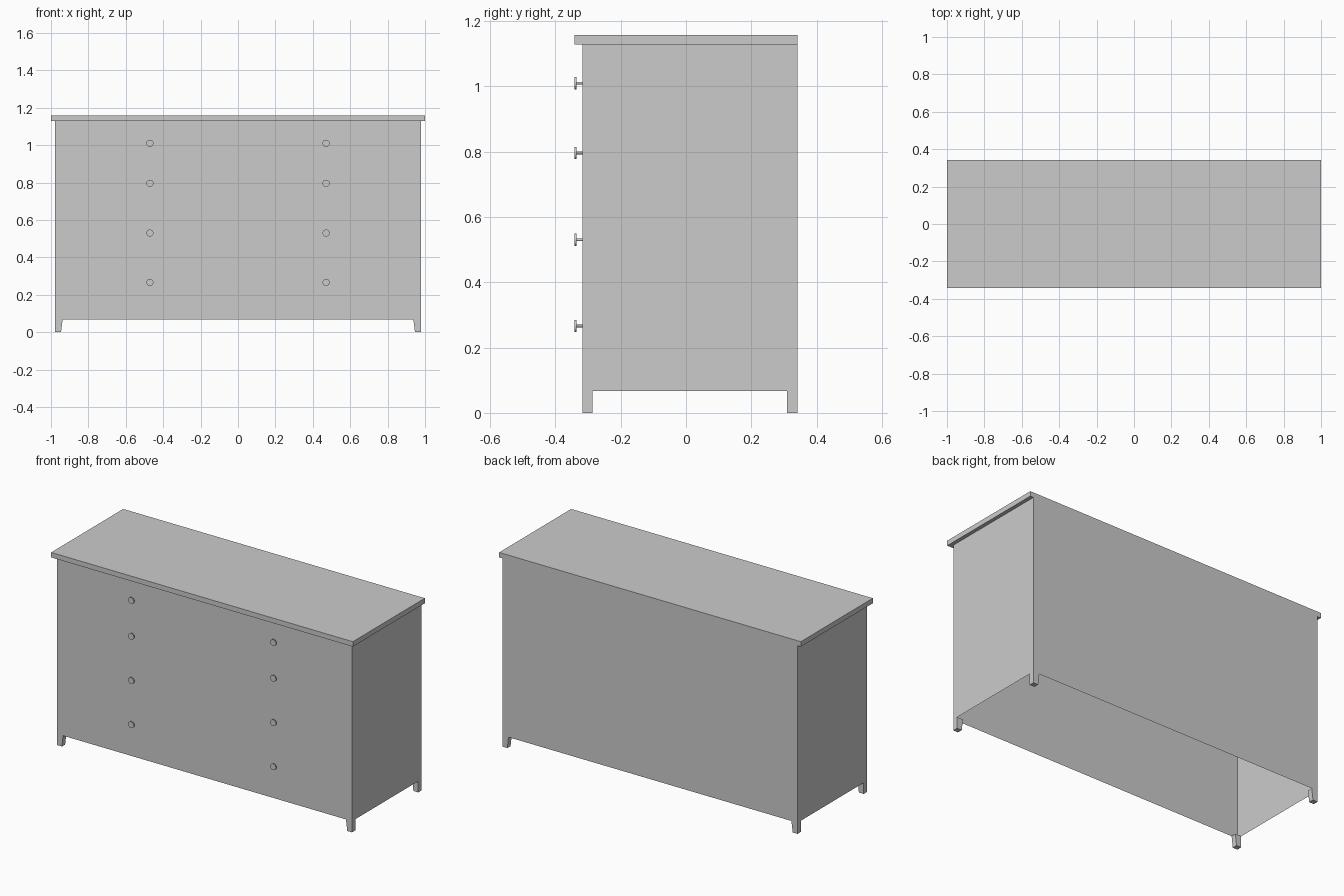
import bpy
import bmesh
from math import radians
from mathutils import Matrix, Vector

cube = bpy.data.objects.get("Cube")
if cube:
    bpy.data.objects.remove(cube, do_unlink=True)

# Single painted finish
GREY = (0.6, 0.6, 0.6, 1.0)
paint = bpy.data.materials.new("plain_grey")
paint.use_nodes = True
paint.diffuse_color = GREY
paint.node_tree.nodes["Principled BSDF"].inputs["Base Color"].default_value = GREY

# Main dimensions
HALF_X = 0.978
FRONT, BACK = -0.317, 0.341
BASE, CARCASS_TOP, TOP = 0.067, 1.128, 1.158


def finish(name, bm):
    bmesh.ops.recalc_face_normals(bm, faces=bm.faces)
    mesh = bpy.data.meshes.new(name)
    bm.to_mesh(mesh)
    bm.free()
    mesh.materials.append(paint)
    obj = bpy.data.objects.new(name, mesh)
    bpy.context.collection.objects.link(obj)
    return obj


def box_bmesh(low, high):
    low, high = Vector(low), Vector(high)
    bm = bmesh.new()
    bmesh.ops.create_cube(bm, size=1)
    bmesh.ops.scale(bm, vec=high - low, verts=bm.verts)
    bmesh.ops.translate(bm, vec=(low + high) / 2, verts=bm.verts)
    return bm


# Hollow carcass, open underneath
bm = box_bmesh((-HALF_X, FRONT, BASE), (HALF_X, BACK, CARCASS_TOP))
bm.normal_update()
under = [f for f in bm.faces if f.normal.z < -0.5]
bmesh.ops.delete(bm, geom=under, context='FACES')
finish("carcass", bm)

# Overhanging top board, flush at the back
finish("top_board", box_bmesh((-1, -BACK, CARCASS_TOP), (1, BACK, TOP)))


# Short feet, tapered on the inner side
def foot(name, side, y0, y1):
    bm = bmesh.new()
    profile = [(HALF_X, 0), (HALF_X, BASE), (0.938, BASE), (0.946, 0)]
    face = bm.faces.new([bm.verts.new((side * x, y0, z)) for x, z in profile])
    swept = bmesh.ops.extrude_face_region(bm, geom=[face])["geom"]
    verts = [v for v in swept if isinstance(v, bmesh.types.BMVert)]
    bmesh.ops.translate(bm, vec=(0, y1 - y0, 0), verts=verts)
    finish(name, bm)


FOOT_DEPTH = 0.031
for side, label in ((1, "left"), (-1, "right")):
    foot("front_foot_" + label, side, FRONT, FRONT + FOOT_DEPTH)
    foot("back_foot_" + label, side, BACK - FOOT_DEPTH, BACK)


# Drawer knobs: thin stem and flat disc
def add_cylinder(bm, radius, y0, y1, x, z):
    turn = Matrix.Translation((x, (y0 + y1) / 2, z)) @ Matrix.Rotation(radians(90), 4, 'X')
    bmesh.ops.create_cone(bm, cap_ends=True, segments=24, radius1=radius,
                          radius2=radius, depth=y1 - y0, matrix=turn)


for row, z in enumerate((0.266, 0.53, 0.796, 1.01), start=1):
    for side, label in ((1, "left"), (-1, "right")):
        bm = bmesh.new()
        add_cylinder(bm, 0.004, -0.336, FRONT, side * 0.471, z)
        add_cylinder(bm, 0.019, -BACK, -0.335, side * 0.471, z)
        knob = finish(f"drawer_{row}_knob_{label}", bm)
        bpy.ops.object.select_all(action='DESELECT')
        knob.select_set(True)
        bpy.context.view_layer.objects.active = knob
        bpy.ops.object.shade_smooth_by_angle(angle=radians(30))
